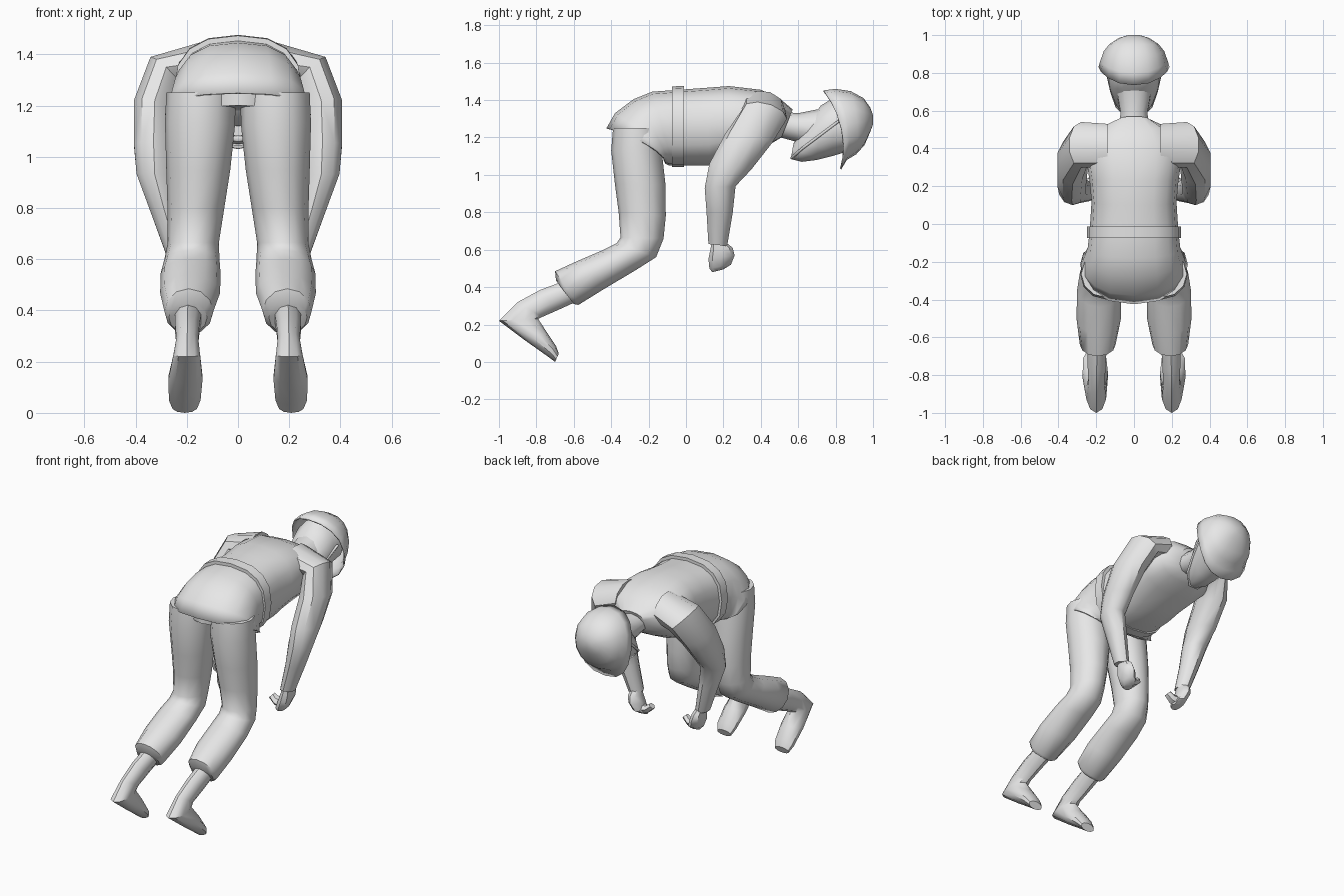
import bpy, bmesh, math
from mathutils import Vector

grey = bpy.data.materials.new("plain_grey")
grey.diffuse_color = (0.8, 0.8, 0.8, 1)


def finish(ob, angle=40):
    ob.data.materials.append(grey)
    bpy.ops.object.select_all(action='DESELECT')
    ob.select_set(True)
    bpy.context.view_layer.objects.active = ob
    bpy.ops.object.shade_smooth_by_angle(angle=math.radians(angle))


def spow(v, e):
    return math.copysign(abs(v) ** e, v)


def loft(name, rings, n=12, e=1.0, caps=(True, True), bows=None,
         mirror=False, shell=0.0, angle=40):
    """Skin rings of (x, half_x, half_z, ay, az, by, bz): A and B are the
    opposite ends of a section in the yz plane, half_x/half_z its other axis.
    bows pushes the sides of a ring along y."""
    bm = bmesh.new()
    loops = []
    for i, (x, hx, hz, ay, az, by, bz) in enumerate(rings):
        a, b = Vector((x, ay, az)), Vector((x, by, bz))
        mid, half, axis = (a + b) / 2, (a - b) / 2, Vector((hx, 0, hz))
        bow = bows[i] if bows else 0.0
        loop = []
        for k in range(n):
            t = 2 * math.pi * k / n
            p = mid + half * spow(math.cos(t), e) + axis * spow(math.sin(t), e)
            p.y += bow * math.sin(t) ** 2
            loop.append(bm.verts.new(p))
        loops.append(loop)
    for lo, hi in zip(loops, loops[1:]):
        for k in range(n):
            j = (k + 1) % n
            bm.faces.new((lo[k], lo[j], hi[j], hi[k]))
    if caps[0]:
        bm.faces.new(loops[0])
    if caps[1]:
        bm.faces.new(loops[-1])
    bmesh.ops.recalc_face_normals(bm, faces=bm.faces)
    me = bpy.data.meshes.new(name)
    bm.to_mesh(me)
    bm.free()
    ob = bpy.data.objects.new(name, me)
    bpy.context.collection.objects.link(ob)
    finish(ob, angle)
    if shell:
        m = ob.modifiers.new("Shell", 'SOLIDIFY')
        m.thickness, m.offset = shell, -1
    if mirror:
        m = ob.modifiers.new("Mirror", 'MIRROR')
        m.use_mirror_merge = False
    return ob


# Jacket: open hem at the hips, closed at the collar
loft("jacket", [
    (0, .285, 0, -.425, 1.25, -.12, 1.08),
    (0, .275, 0, -.38, 1.33, -.11, 1.06),
    (0, .26, 0, -.28, 1.405, -.09, 1.05),
    (0, .245, 0, -.18, 1.445, -.07, 1.05),
    (0, .235, 0, -.04, 1.455, -.04, 1.05),
    (0, .225, 0, .10, 1.465, .13, 1.05),
    (0, .235, 0, .23, 1.475, .22, 1.08),
    (0, .26, 0, .40, 1.455, .36, 1.12),
    (0, .20, 0, .50, 1.41, .46, 1.17),
    (0, .09, 0, .57, 1.35, .51, 1.20),
], n=16, e=0.8, caps=(False, True), shell=0.008,
    bows=[.06, .04, .02, 0, 0, 0, 0, .02, .02, 0])

# Belt around the waist
loft("belt", [
    (0, .235, 0, -.075, 1.45, -.075, 1.055),
    (0, .250, 0, -.075, 1.473, -.075, 1.043),
    (0, .250, 0, -.012, 1.476, -.012, 1.043),
    (0, .225, 0, -.012, 1.45, -.012, 1.055),
], n=16, e=0.8, angle=30)

# Sleeves, from the yoke over the shoulder to the cuff
loft("sleeve", [
    (.14, 0, .09, .30, 1.37, .53, 1.35),
    (.28, .065, .06, .30, 1.35, .54, 1.30),
    (.325, .085, .02, .21, 1.22, .46, 1.17),
    (.33, .08, 0, .125, 1.06, .35, 1.03),
    (.325, .075, 0, .10, .93, .265, .94),
    (.29, .06, 0, .11, .80, .25, .80),
    (.24, .045, 0, .12, .63, .22, .62),
], n=10, mirror=True)

# Hands with fingers curled inward
loft("hand", [
    (.235, .028, 0, .14, .65, .20, .65),
    (.23, .035, 0, .13, .60, .25, .61),
    (.22, .040, 0, .12, .55, .26, .57),
    (.20, .040, 0, .125, .50, .24, .52),
    (.19, .030, 0, .14, .48, .20, .495),
], n=8, mirror=True)
loft("fingers", [
    (.20, 0, .028, .14, .515, .225, .525),
    (.15, .005, .025, .15, .52, .21, .53),
    (.12, .015, .015, .155, .55, .20, .555),
], n=6, mirror=True)

# Trousers, from hip over the bent knee to the gathered cuff
loft("trouser_leg", [
    (.145, .135, 0, -.39, 1.25, -.14, 1.25),
    (.148, .137, 0, -.40, 1.13, -.13, 1.13),
    (.155, .125, 0, -.38, .95, -.11, .95),
    (.165, .110, 0, -.36, .80, -.108, .78),
    (.175, .100, 0, -.35, .665, -.12, .66),
    (.180, .108, 0, -.37, .635, -.16, .56),
    (.185, .117, 0, -.44, .60, -.27, .49),
    (.187, .117, 0, -.58, .54, -.43, .395),
    (.192, .095, 0, -.70, .485, -.575, .305),
    (.195, .075, 0, -.695, .435, -.60, .31),
], n=12, mirror=True)

# Seat of the trousers under the jacket
loft("trouser_seat", [
    (0, .12, 0, -.38, 1.20, -.15, 1.18),
    (0, .24, 0, -.37, 1.27, -.13, 1.15),
    (0, .22, 0, -.25, 1.37, -.09, 1.12),
], n=12)

# Shins running into the boots, toes pointing down
loft("boot", [
    (.195, .055, 0, -.66, .43, -.58, .325),
    (.198, .050, 0, -.78, .385, -.69, .275),
    (.198, .045, 0, -.90, .32, -.77, .24),
    (.200, .055, 0, -1.0, .22, -.79, .23),
    (.205, .070, 0, -.86, .115, -.745, .16),
    (.208, .065, 0, -.74, .03, -.695, .085),
    (.208, .050, 0, -.70, .0, -.68, .045),
], n=10, mirror=True)

# Neck and downward-facing head
loft("neck", [
    (0, .085, 0, .48, 1.34, .47, 1.21),
    (0, .075, 0, .60, 1.33, .58, 1.18),
    (0, .100, 0, .75, 1.36, .70, 1.15),
], n=10)
loft("head", [
    (0, .045, 0, .575, 1.17, .56, 1.085),
    (0, .095, 0, .64, 1.26, .62, 1.07),
    (0, .125, 0, .72, 1.37, .70, 1.08),
    (0, .140, 0, .80, 1.42, .78, 1.10),
    (0, .140, 0, .90, 1.40, .88, 1.13),
], n=12)

# Helmet: open rim swept back at the sides
loft("helmet", [
    (0, .188, 0, .735, 1.452, .83, 1.03),
    (0, .178, 0, .80, 1.46, .86, 1.08),
    (0, .160, 0, .88, 1.448, .91, 1.11),
    (0, .130, 0, .95, 1.41, .955, 1.16),
    (0, .080, 0, .985, 1.36, .985, 1.23),
    (0, .030, 0, 1.0, 1.32, 1.0, 1.27),
], n=16, e=0.9, caps=(False, True), shell=0.008,
    bows=[.05, .035, .02, 0, 0, 0])

# Chin strap
cu = bpy.data.curves.new("chin_strap", 'CURVE')
cu.dimensions = '3D'
cu.bevel_depth, cu.bevel_resolution = 0.008, 1
side = [(.145, .82, 1.29), (.118, .70, 1.20), (.09, .62, 1.14), (.03, .565, 1.09)]
path = side + [(-x, y, z) for x, y, z in reversed(side)]
sp = cu.splines.new('POLY')
sp.points.add(len(path) - 1)
for pt, co in zip(sp.points, path):
    pt.co = (*co, 1)
strap = bpy.data.objects.new("chin_strap", cu)
bpy.context.collection.objects.link(strap)
cu.materials.append(grey)
